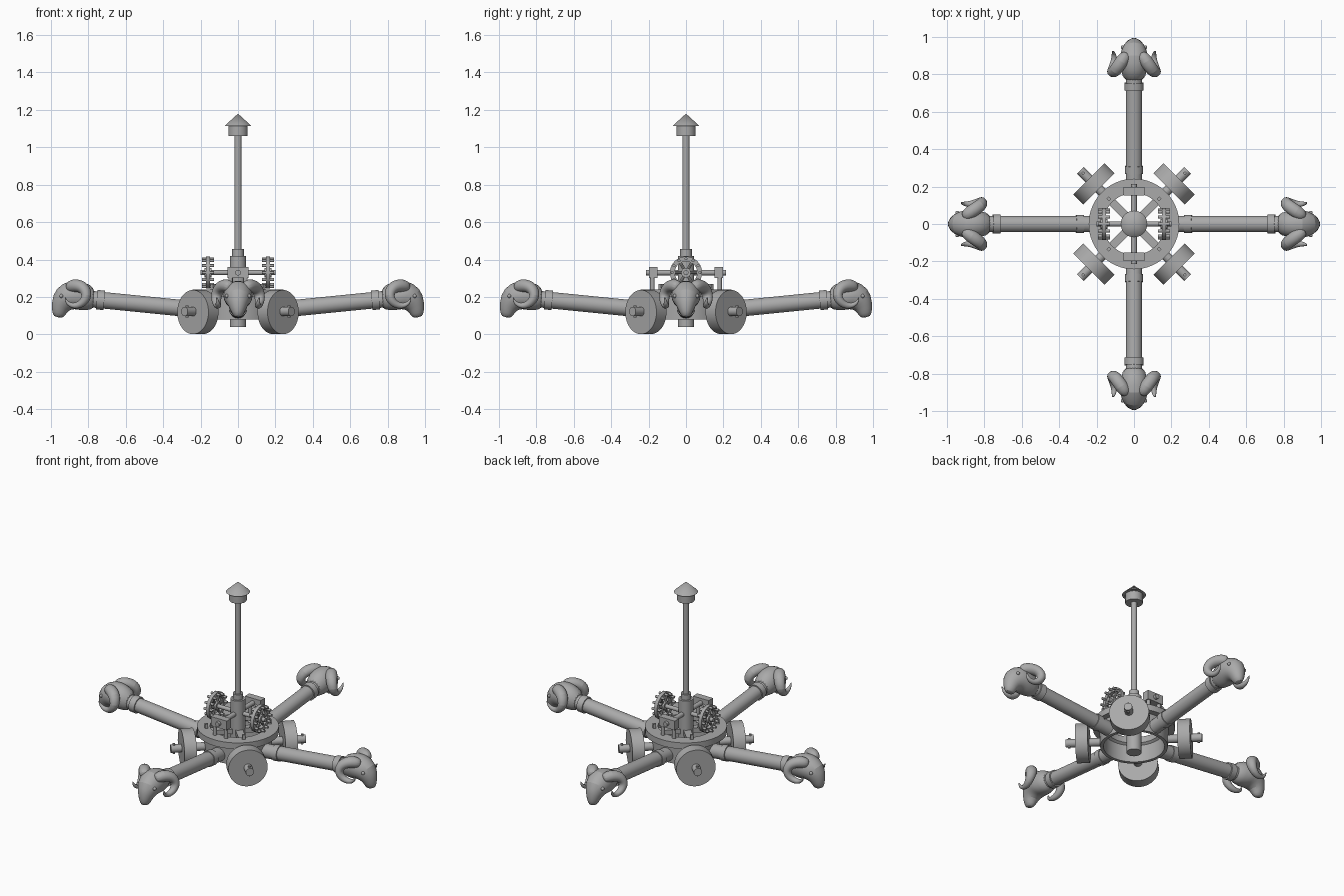
import bpy, bmesh, math
from mathutils import Vector, Matrix

if "Cube" in bpy.data.objects:
    bpy.data.objects.remove(bpy.data.objects["Cube"])

grey = bpy.data.materials.new("stone_grey")
grey.use_nodes = True
grey.diffuse_color = (0.4, 0.4, 0.4, 1)
grey.node_tree.nodes["Principled BSDF"].inputs["Base Color"].default_value = (0.4, 0.4, 0.4, 1)


def finish(bm, name, turn=0, smooth=True):
    """Turn a bmesh into an object rotated about the mast."""
    bmesh.ops.recalc_face_normals(bm, faces=bm.faces)
    mesh = bpy.data.meshes.new(name)
    bm.to_mesh(mesh)
    bm.free()
    mesh.materials.append(grey)
    ob = bpy.data.objects.new(name, mesh)
    bpy.context.collection.objects.link(ob)
    ob.rotation_euler.z = turn
    if smooth:
        bpy.ops.object.select_all(action='DESELECT')
        ob.select_set(True)
        bpy.context.view_layer.objects.active = ob
        bpy.ops.object.shade_smooth_by_angle(angle=math.radians(35))
    return ob


def add_rod(bm, a, b, r, r2=None, sides=24):
    a, b = Vector(a), Vector(b)
    rot = (b - a).to_track_quat('Z', 'Y').to_matrix().to_4x4()
    bmesh.ops.create_cone(bm, cap_ends=True, segments=sides, radius1=r, depth=(b - a).length,
                          radius2=r if r2 is None else r2,
                          matrix=Matrix.Translation((a + b) / 2) @ rot)


def rod(name, a, b, r, r2=None, turn=0, sides=32):
    bm = bmesh.new()
    add_rod(bm, a, b, r, r2, sides)
    return finish(bm, name, turn)


def box(name, centre, size, turn=0):
    bm = bmesh.new()
    bmesh.ops.create_cube(bm, size=1, matrix=Matrix.Translation(centre) @ Matrix.Diagonal((*size, 1)))
    return finish(bm, name, turn, False)


def add_loft(bm, rings, closed=False):
    """Skin a list of equal rings of points."""
    rows = [[bm.verts.new(p) for p in ring] for ring in rings]
    n = len(rows[0])
    pairs = list(zip(rows, rows[1:])) + ([(rows[-1], rows[0])] if closed else [])
    for lo, hi in pairs:
        for i in range(n):
            bm.faces.new((lo[i], lo[(i + 1) % n], hi[(i + 1) % n], hi[i]))
    if not closed:
        bm.faces.new(rows[0])
        bm.faces.new(rows[-1])


def lathe(name, profile, n=64):
    """Spin a closed (radius, z) profile about the mast axis."""
    bm = bmesh.new()
    add_loft(bm, [[(r * math.cos(math.tau * i / n), r * math.sin(math.tau * i / n), z)
                   for i in range(n)] for r, z in profile], closed=True)
    return finish(bm, name)


# Hub: open drum with a wide flange, crossed spokes, and a post through the middle
lathe("hub_drum", [(0.2, 0.08), (0.205, 0.2), (0.242, 0.2), (0.242, 0.24), (0.165, 0.24), (0.165, 0.2),
                   (0.18, 0.19), (0.18, 0.08)])
for k in range(2):
    box("hub_spoke", (0, 0, 0.215), (0.35, 0.045, 0.03), math.pi / 4 + k * math.pi / 2)
rod("centre_post", (0, 0, 0.04), (0, 0, 0.42), 0.044)
rod("post_collar", (0, 0, 0.42), (0, 0, 0.455), 0.031)

# Mast with cap
rod("mast", (0, 0, 0.45), (0, 0, 1.08), 0.019)
rod("cap_drum", (0, 0, 1.06), (0, 0, 1.115), 0.052)
rod("cap_cone", (0, 0, 1.115), (0, 0, 1.18), 0.071, 0)

# Crossed shafts and bearing blocks
rod("long_shaft", (0, -0.215, 0.33), (0, 0.215, 0.33), 0.015)
rod("gear_shaft", (-0.2, 0, 0.33), (0.2, 0, 0.33), 0.013)
for side in (-1, 1):
    box("bearing_block", (0, side * 0.175, 0.33), (0.114, 0.045, 0.06))
    for x in (-0.04, 0.04):
        rod("bearing_leg", (x, side * 0.18, 0.235), (x, side * 0.18, 0.305), 0.012)

# Peg gears: rim, spokes and pegs
for side in (-1, 1):
    bm = bmesh.new()
    x0 = side * 0.16
    section = [(-0.011, 0.06), (0.011, 0.06), (0.011, 0.086), (-0.011, 0.086)]
    add_loft(bm, [[(x0 + dx, r * math.cos(math.tau * i / 40), 0.33 + r * math.sin(math.tau * i / 40))
                   for dx, r in section] for i in range(40)], closed=True)
    add_rod(bm, (x0 - 0.018, 0, 0.33), (x0 + 0.018, 0, 0.33), 0.026)
    for i in range(12):
        a = math.tau * i / 12
        c, s = math.cos(a), math.sin(a)
        add_rod(bm, (x0 - 0.032, 0.074 * c, 0.33 + 0.074 * s),
                (x0 + 0.032, 0.074 * c, 0.33 + 0.074 * s), 0.008, sides=12)
        if i % 2 == 0:
            add_rod(bm, (x0, 0, 0.33), (x0, 0.065 * c, 0.33 + 0.065 * s), 0.008, sides=8)
    finish(bm, "left_peg_gear" if side > 0 else "right_peg_gear")

# Diagonal wheels with axles, and square bolts on the flange
for k in range(4):
    turn = math.pi / 4 + k * math.pi / 2
    rod("wheel", (0.266, 0, 0.119), (0.341, 0, 0.119), 0.118, turn=turn, sides=48)
    rod("axle", (0.18, 0, 0.122), (0.405, 0, 0.122), 0.025, turn=turn)
    rod("axle_pin", (0.385, 0, 0.09), (0.385, 0, 0.155), 0.008, turn=turn, sides=12)
    box("flange_bolt", (0.19, 0, 0.252), (0.018, 0.018, 0.034), turn)

# Head sections: radial place, height, pitch in degrees, half width, half height
HEAD = [(0.76, 0.19, 0, 0.055, 0.058), (0.82, 0.205, 0, 0.07, 0.078), (0.875, 0.212, -18, 0.084, 0.088),
        (0.927, 0.19, -45, 0.07, 0.077), (0.952, 0.15, -65, 0.048, 0.05), (0.958, 0.112, -76, 0.034, 0.038),
        (0.962, 0.09, -82, 0.018, 0.024)]
# Horn points: radial place, sideways place, height, radius
HORN = [(0.915, 0.035, 0.25, 0.03), (0.87, 0.065, 0.265, 0.039), (0.82, 0.1, 0.25, 0.036),
        (0.805, 0.118, 0.205, 0.031), (0.83, 0.116, 0.165, 0.024), (0.875, 0.105, 0.148, 0.018),
        (0.915, 0.108, 0.165, 0.011), (0.925, 0.114, 0.2, 0.003)]


def ram_head(turn):
    bm = bmesh.new()
    rings = []
    for r, z, pitch, w, h in HEAD:
        p = math.radians(pitch)
        up = Vector((-math.sin(p), 0, math.cos(p)))
        rings.append([Vector((r, 0, z)) + up * h * math.sin(math.tau * i / 16)
                      + Vector((0, w * math.cos(math.tau * i / 16), 0)) for i in range(16)])
    add_loft(bm, rings)
    for s in (-1, 1):
        bmesh.ops.create_uvsphere(bm, u_segments=12, v_segments=8, radius=0.011,
                                  matrix=Matrix.Translation((0.945, s * 0.06, 0.205)))
    head = finish(bm, "ram_head", turn)
    head.modifiers.new("smooth", 'SUBSURF').levels = 1
    head.modifiers["smooth"].render_levels = 1


def ram_horn(side, turn):
    bm = bmesh.new()
    pts = [Vector((r, side * s, z)) for r, s, z, _ in HORN]
    rings = []
    for i, p in enumerate(pts):
        t = (pts[min(i + 1, len(pts) - 1)] - pts[max(i - 1, 0)]).normalized()
        u = t.cross(Vector((0, 1, 0))).normalized()
        v = t.cross(u)
        rings.append([p + HORN[i][3] * (u * math.cos(math.tau * j / 12) + v * math.sin(math.tau * j / 12))
                      for j in range(12)])
    add_loft(bm, rings)
    horn = finish(bm, "left_horn" if side > 0 else "right_horn", turn)
    horn.modifiers.new("smooth", 'SUBSURF').levels = 2
    horn.modifiers["smooth"].render_levels = 2


# Four sloping arms, each ending in a horned head
def along(r):
    return (r, 0, 0.13 + 0.1 * (r - 0.2))


for k in range(4):
    turn = k * math.pi / 2
    rod("arm", along(0.19), along(0.78), 0.044, turn=turn)
    rod("inner_collar", along(0.27), along(0.31), 0.049, turn=turn)
    rod("outer_collar", along(0.715), along(0.755), 0.052, turn=turn)
    ram_head(turn)
    for side in (-1, 1):
        ram_horn(side, turn)
